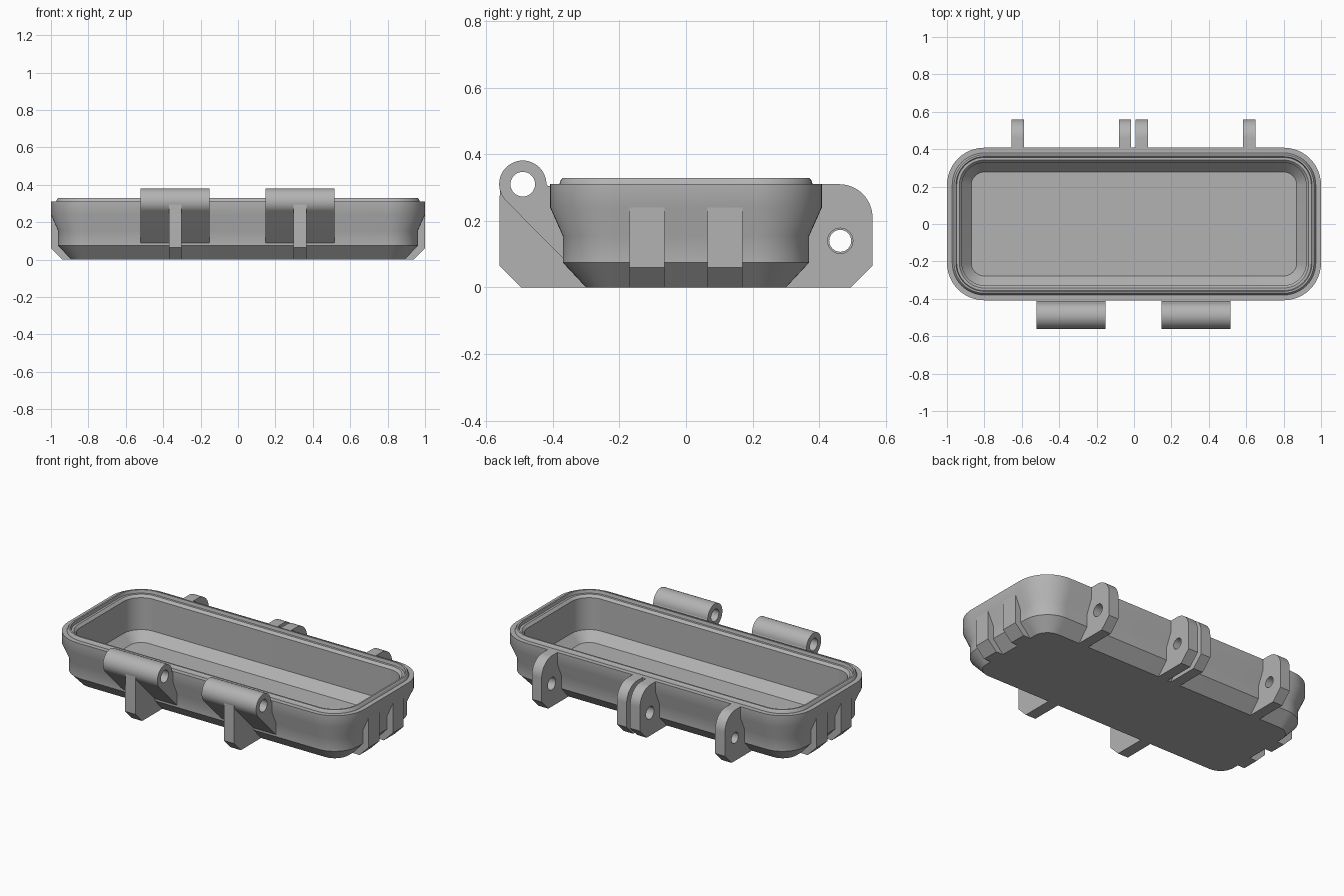
import bpy, bmesh, math
from mathutils import Vector

if "Cube" in bpy.data.objects:
    bpy.data.objects.remove(bpy.data.objects["Cube"])

grey = bpy.data.materials.new("plastic_grey")
grey.diffuse_color = (0.45, 0.45, 0.45, 1)
grey.use_nodes = True
grey.node_tree.nodes["Principled BSDF"].inputs["Base Color"].default_value = grey.diffuse_color

HX, HY, R = 1.0, 0.408, 0.2   # outer half sizes and corner radius


def finish(name, bm):
    bmesh.ops.recalc_face_normals(bm, faces=bm.faces)
    me = bpy.data.meshes.new(name)
    bm.to_mesh(me)
    bm.free()
    me.materials.append(grey)
    ob = bpy.data.objects.new(name, me)
    bpy.context.collection.objects.link(ob)
    bpy.ops.object.select_all(action='DESELECT')
    ob.select_set(True)
    bpy.context.view_layer.objects.active = ob
    bpy.ops.object.shade_smooth_by_angle(angle=math.radians(25))
    return ob


def arc(cx, cy, r, a0, a1, n):
    return [(cx + r * math.cos(math.radians(a0 + (a1 - a0) * i / n)),
             cy + r * math.sin(math.radians(a0 + (a1 - a0) * i / n))) for i in range(n + 1)]


def rounded_rect(inset):
    pts = []
    for k, (sx, sy) in enumerate(((1, 1), (-1, 1), (-1, -1), (1, -1))):
        pts += arc(sx * (HX - R), sy * (HY - R), R - inset, 90 * k, 90 * k + 90, 12)
    return pts


def tray(name, profile):
    """Loft rounded rectangles through (inset, z) rows, capped at both ends."""
    bm = bmesh.new()
    rings = [[bm.verts.new((x, y, z)) for x, y in rounded_rect(i)] for i, z in profile]
    n = len(rings[0])
    for a, b in zip(rings, rings[1:]):
        for j in range(n):
            bm.faces.new((a[j], a[(j + 1) % n], b[(j + 1) % n], b[j]))
    bm.faces.new(rings[0])
    bm.faces.new(rings[-1])
    return finish(name, bm)


def plate(name, x0, x1, outline, hole=None):
    """Extrude a (y, z) outline, optionally pierced by a round hole, along x."""
    bm = bmesh.new()
    loops = [outline]
    if hole:
        loops.append(arc(*hole, 0, 360, 32)[:-1])
    edges = []
    for loop in loops:
        vs = [bm.verts.new((x0, y, z)) for y, z in loop]
        edges += [bm.edges.new((vs[i - 1], vs[i])) for i in range(len(vs))]
    bmesh.ops.triangle_fill(bm, edges=edges, use_beauty=True, use_dissolve=False)
    ext = bmesh.ops.extrude_face_region(bm, geom=bm.faces[:], use_keep_orig=True)
    verts = [g for g in ext['geom'] if isinstance(g, bmesh.types.BMVert)]
    bmesh.ops.translate(bm, verts=verts, vec=Vector((x1 - x0, 0, 0)))
    return finish(name, bm)


# Box body: outer wall, rim, sealing ridge, cavity wall and floor
tray("box_body", [
    (0.108, 0.0), (0.038, 0.075), (0.038, 0.155), (0.0, 0.24), (0.0, 0.31),
    (0.028, 0.31), (0.032, 0.322), (0.038, 0.329), (0.048, 0.329), (0.052, 0.31),
    (0.066, 0.31), (0.08, 0.295), (0.08, 0.10), (0.13, 0.045)])

# Hinge barrels with a sloped gusset, each on a support rib
HY0, HZ0 = -0.49, 0.31
barrel = arc(HY0, HZ0, 0.071, 0, 225, 30) + [(-0.37, 0.088), (-0.36, 0.088), (-0.36, 0.305), (-0.415, 0.305)]
rib = arc(HY0, HZ0, 0.069, 0, 180, 20) + [(-0.56, 0.065), (-0.495, 0.0), (-0.29, 0.0), (-0.36, 0.09),
                                          (-0.36, 0.30), (-0.415, 0.30)]
for side, x0 in (("left", -0.52), ("right", 0.147)):
    plate("hinge_barrel_" + side, x0, x0 + 0.368, barrel, (HY0, HZ0, 0.037))
    plate("hinge_rib_" + side, x0 + 0.15, x0 + 0.219, rib, (HY0, HZ0, 0.04))

# Latch ears on the back
ear = [(0.30, 0.0), (0.495, 0.0), (0.56, 0.065)] + arc(0.46, 0.21, 0.1, 0, 90, 14) + [(0.36, 0.31), (0.36, 0.08)]
for i, (x0, r) in enumerate(((-0.655, 0.033), (-0.081, 0.038), (0.009, 0.033), (0.583, 0.038))):
    plate("latch_ear_%d" % (i + 1), x0, x0 + 0.066, ear, (0.463, 0.14, r))

# Grip ribs on both ends
for s in (-1, 1):
    for y0 in (-0.17, 0.065):
        prof = [(0.89, 0.0), (0.94, 0.0), (1.0, 0.06), (1.0, 0.24), (0.95, 0.24), (0.95, 0.07)]
        bm = bmesh.new()
        face = bm.faces.new([bm.verts.new((s * x, y0, z)) for x, z in prof])
        ext = bmesh.ops.extrude_face_region(bm, geom=[face], use_keep_orig=True)
        verts = [g for g in ext['geom'] if isinstance(g, bmesh.types.BMVert)]
        bmesh.ops.translate(bm, verts=verts, vec=Vector((0, 0.105, 0)))
        finish("grip_rib", bm)
